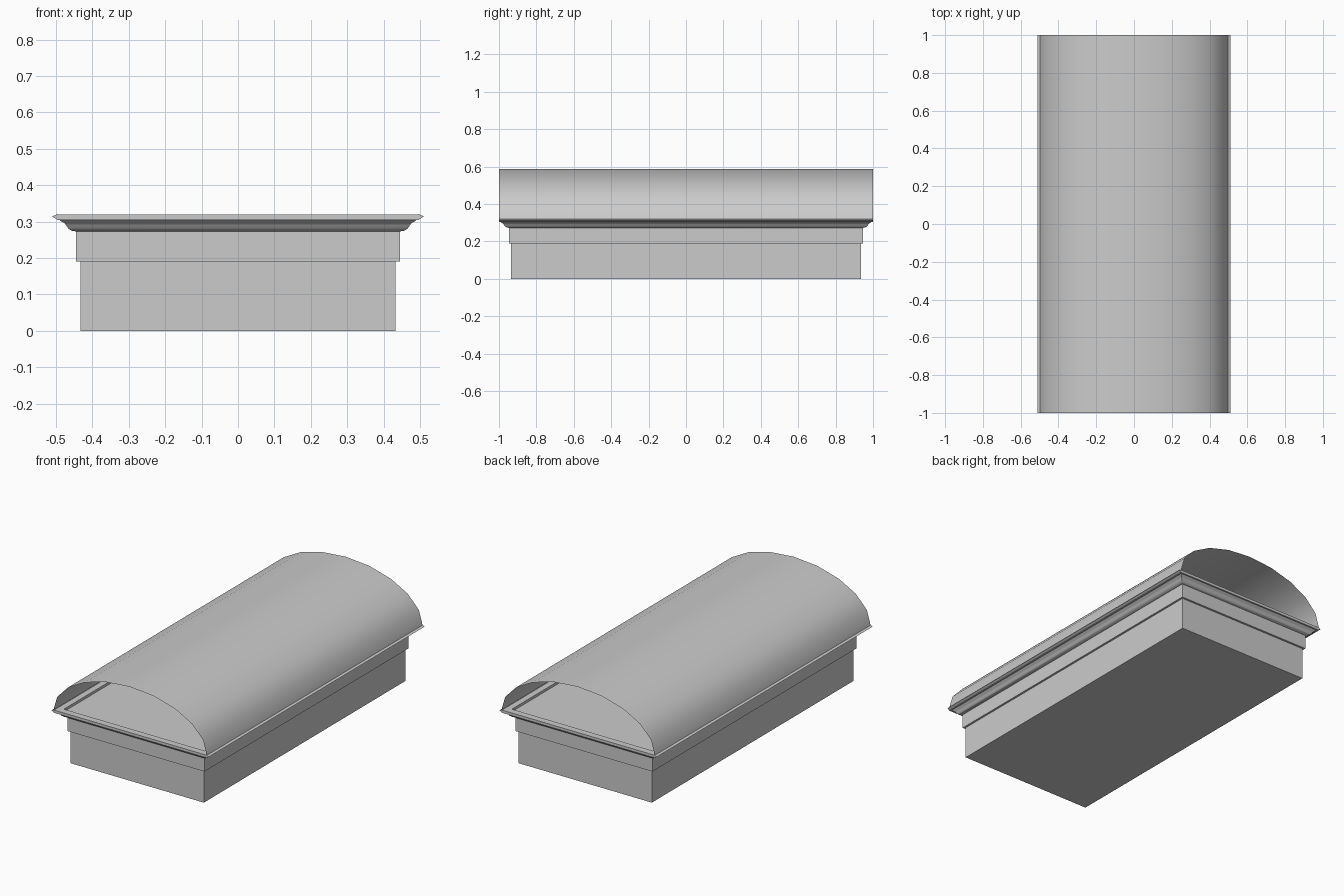
import bpy, bmesh, math

if "Cube" in bpy.data.objects:
    bpy.data.objects.remove(bpy.data.objects["Cube"])

HX, HY = 0.433, 0.935  # half size of the plinth


def make(name, bm, smooth=None):
    me = bpy.data.meshes.new(name)
    bm.to_mesh(me)
    bm.free()
    ob = bpy.data.objects.new(name, me)
    bpy.context.collection.objects.link(ob)
    if smooth:
        bpy.ops.object.select_all(action='DESELECT')
        ob.select_set(True)
        bpy.context.view_layer.objects.active = ob
        bpy.ops.object.shade_smooth_by_angle(angle=math.radians(smooth))
    return ob


def stepped_block(name, profile, smooth=None):
    """Sweep an (outward offset, z) profile round the rectangle and cap both ends."""
    bm = bmesh.new()
    rings = []
    for o, z in profile:
        x, y = HX + o, HY + o
        rings.append([bm.verts.new(p) for p in
                      ((-x, -y, z), (x, -y, z), (x, y, z), (-x, y, z))])
    for a, b in zip(rings, rings[1:]):
        for i in range(4):
            j = (i + 1) % 4
            bm.faces.new((a[i], a[j], b[j], b[i]))
    bm.faces.new(rings[0][::-1])
    bm.faces.new(rings[-1])
    return make(name, bm, smooth)


def extrude_y(name, pts, closed, smooth=None):
    """Extrude an (x, z) profile along the full length."""
    bm = bmesh.new()
    f = [bm.verts.new((x, -1, z)) for x, z in pts]
    b = [bm.verts.new((x, 1, z)) for x, z in pts]
    n = len(pts)
    for i in range(n if closed else n - 1):
        j = (i + 1) % n
        bm.faces.new((f[i], f[j], b[j], b[i]))
    if closed:
        bm.faces.new(f)
        bm.faces.new(b)
    bmesh.ops.recalc_face_normals(bm, faces=bm.faces)
    return make(name, bm, smooth)


# Plinth and the slightly wider collar above it
stepped_block("plinth", [(0, 0), (0, 0.19)])
stepped_block("collar", [(0.012, 0.19), (0.012, 0.273)])

# Curved cornice, square rim and shallow recessed floor
stepped_block("cornice", [
    (0.012, 0.273), (0.024, 0.275), (0.033, 0.281), (0.039, 0.289),
    (0.044, 0.296), (0.053, 0.301), (0.056, 0.304), (0.065, 0.304),
    (0.065, 0.32), (0.025, 0.32), (0.025, 0.305)], 30)

# Pointed drip edge along each long side
for side, s in (("left", -1), ("right", 1)):
    extrude_y("drip_edge_" + side,
              [(s * 0.494, 0.322), (s * 0.511, 0.314), (s * 0.494, 0.304)], True)

# Thin open-ended barrel vault
arc = [(0.498 * math.cos(math.pi * i / 10), 0.32 + 0.268 * math.sin(math.pi * i / 10))
       for i in range(11)]
vault = extrude_y("barrel_vault", arc, False, 40)
if vault.data.polygons[5].normal.z < 0:
    vault.data.flip_normals()
